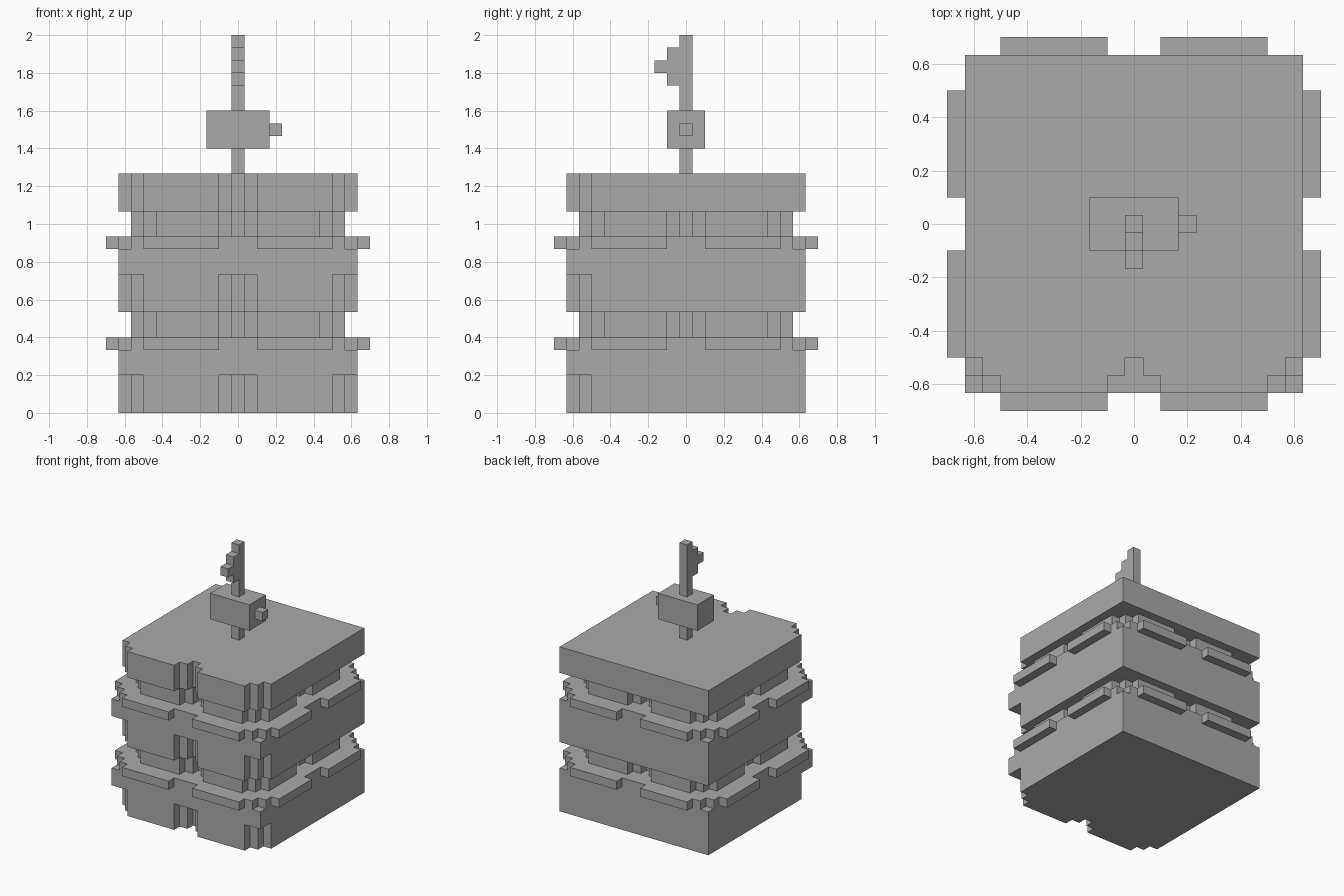
import bpy
import bmesh
from mathutils import Vector

if "Cube" in bpy.data.objects:
    bpy.data.objects.remove(bpy.data.objects["Cube"], do_unlink=True)

V = 2 / 30  # edge length of one block unit

stone = bpy.data.materials.new("plain grey")
stone.use_nodes = True
GREY = (0.4, 0.4, 0.4, 1)
stone.diffuse_color = GREY
stone.node_tree.nodes["Principled BSDF"].inputs["Base Color"].default_value = GREY


def prism(name, outline, low, high):
    """Extrude an outline in block units between two heights."""
    bm = bmesh.new()
    base = bm.faces.new([bm.verts.new((x * V, y * V, low * V)) for x, y in outline])
    top = bmesh.ops.extrude_face_region(bm, geom=[base], use_keep_orig=True)["geom"]
    moved = [v for v in top if isinstance(v, bmesh.types.BMVert)]
    bmesh.ops.translate(bm, verts=moved, vec=Vector((0, 0, (high - low) * V)))
    bmesh.ops.recalc_face_normals(bm, faces=bm.faces)
    mesh = bpy.data.meshes.new(name)
    bm.to_mesh(mesh)
    bm.free()
    mesh.materials.append(stone)
    obj = bpy.data.objects.new(name, mesh)
    bpy.context.collection.objects.link(obj)
    return obj


def rect(x0, x1, y0, y1):
    return [(x0, y0), (x1, y0), (x1, y1), (x0, y1)]


def mirrored(half):
    return [(-x, y) for x, y in reversed(half)] + half


def four_sided(half):
    """Mirror half a front edge, then turn it round all four sides."""
    side, points = mirrored(half), []
    for _ in range(4):
        points += [p for p in side if p not in points]
        side = [(-y, x) for x, y in side]
    return points


# Half front edges, from the middle outward
groove = [(0.5, -7.5), (0.5, -8.5), (1.5, -8.5), (1.5, -9.5)]
notched = mirrored(groove + [(7.5, -9.5), (7.5, -8.5), (8.5, -8.5),
                             (8.5, -7.5), (9.5, -7.5), (9.5, 9.5)])
ledge = four_sided([(1.5, -9.5), (1.5, -10.5), (7.5, -10.5), (7.5, -9.5),
                    (8.5, -9.5), (8.5, -8.5)])
neck = four_sided([(x, y + 1) for x, y in groove] +
                  [(6.5, -8.5), (6.5, -7.5), (7.5, -7.5)])
square = rect(-9.5, 9.5, -9.5, 9.5)

# Two stacked tiers, then the cap
for tier, z in (("lower", 0), ("upper", 8)):
    prism(tier + "_notched_block", notched, z, z + 3)
    prism(tier + "_band", square, z + 3, z + 5)
    prism(tier + "_ledge", ledge, z + 5, z + 6)
    prism(tier + "_neck", neck, z + 6, z + 8)
prism("cap", notched, 16, 19)

# Mast with its box, peg and stepped pennant
prism("mast", rect(-0.5, 0.5, -0.5, 0.5), 19, 30)
prism("mast_box", rect(-2.5, 2.5, -1.5, 1.5), 21, 24)
prism("side_peg", rect(2.5, 3.5, -0.5, 0.5), 22, 23)
prism("pennant_root", rect(-0.5, 0.5, -1.5, -0.5), 26, 29)
prism("pennant_tip", rect(-0.5, 0.5, -2.5, -1.5), 27, 28)
